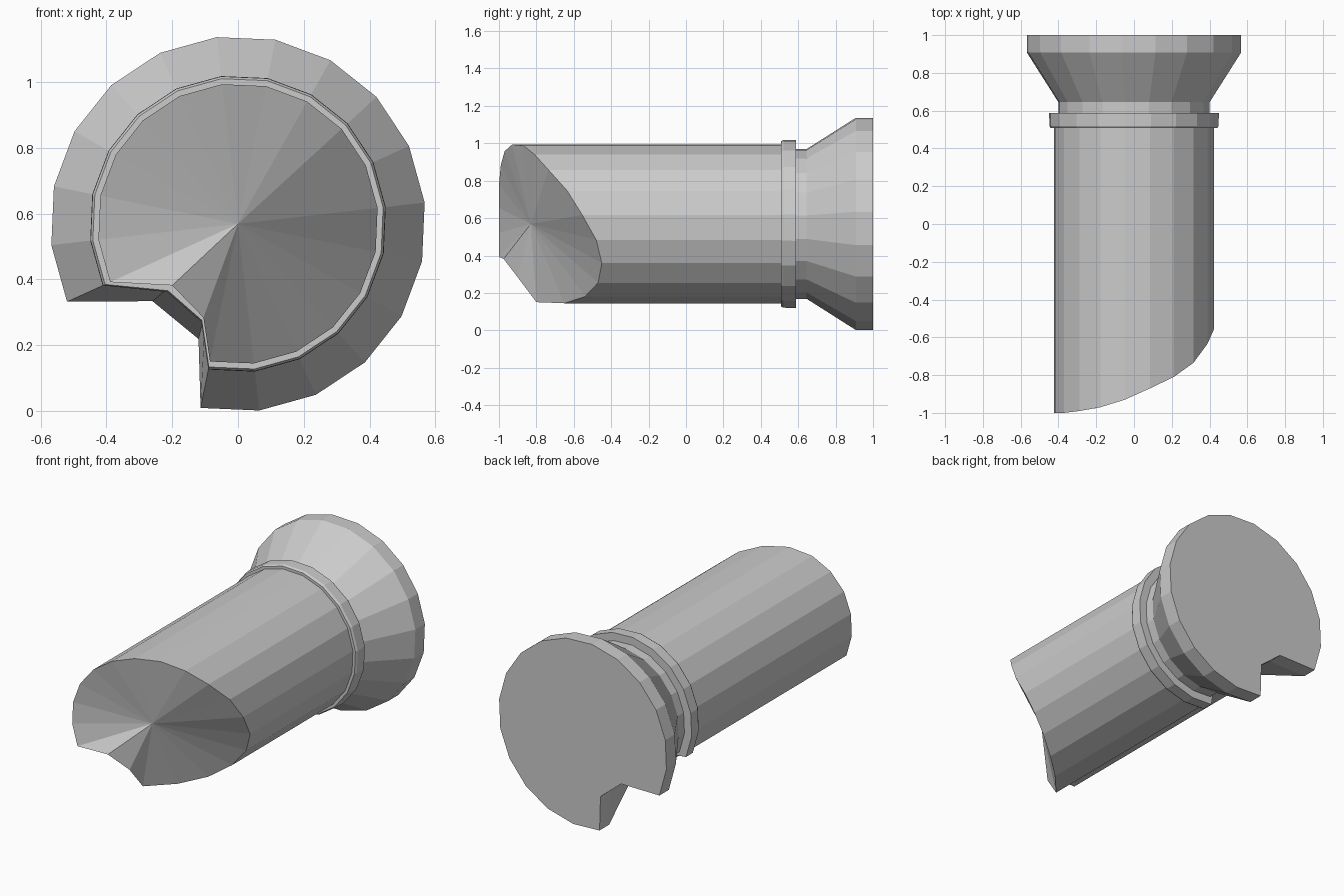
import bpy, bmesh
from math import cos, sin, radians

if "Cube" in bpy.data.objects:
    bpy.data.objects.remove(bpy.data.objects["Cube"])

ZC = 0.569          # height of the tube axis
SIDES = 20
START = 96.5        # angle of the first corner, degrees
# corners 7 and 8 are pulled inward and form the long groove
NOTCH = (7, 8)

# slanted, curved front rim: y of each corner
FRONT = [-0.93, -0.97, -0.99, -1.0, -1.0, -1.0, -1.0, -0.975, -0.90, -0.80,
         -0.65, -0.54, -0.47, -0.45, -0.48, -0.555, -0.635, -0.735, -0.81, -0.87]

# profile rings: y, radius, then the two groove corners relative to the axis
BODY = (0.427, (-0.200, -0.187), (-0.105, -0.285))
RINGS = [
    (0.507, *BODY),
    (0.507, 0.444, (-0.213, -0.203), (-0.110, -0.293)),   # collar front
    (0.520, 0.451, (-0.216, -0.207), (-0.112, -0.297)),
    (0.587, 0.452, (-0.216, -0.207), (-0.112, -0.297)),   # collar back
    (0.587, 0.403, (-0.190, -0.178), (-0.100, -0.268)),   # neck
    (0.645, 0.403, (-0.190, -0.178), (-0.100, -0.268)),
    (0.908, 0.571, (-0.260, -0.235), (-0.120, -0.350)),   # flared base
    (1.000, 0.571, (-0.260, -0.235), (-0.120, -0.350)),
]


def ring(bm, ys, radius, groove_a, groove_b):
    """One cross-section with the groove in its lower left side."""
    verts = []
    for i in range(SIDES):
        a = radians(START + i * 360 / SIDES)
        x, z = radius * cos(a), radius * sin(a)
        if i in NOTCH:
            x, z = (groove_a, groove_b)[NOTCH.index(i)]
        verts.append(bm.verts.new((x, ys[i], ZC + z)))
    return verts


bm = bmesh.new()
loops = [ring(bm, FRONT, *BODY)]
for y, *section in RINGS:
    loops.append(ring(bm, [y] * SIDES, *section))

# side walls
for lo, hi in zip(loops, loops[1:]):
    for i in range(SIDES):
        j = (i + 1) % SIDES
        bm.faces.new((lo[i], lo[j], hi[j], hi[i]))

# fan over the slanted front, flat cap on the back
tip = bm.verts.new((0, -0.83, ZC))
for i in range(SIDES):
    bm.faces.new((tip, loops[0][(i + 1) % SIDES], loops[0][i]))
bm.faces.new(loops[-1])

bmesh.ops.recalc_face_normals(bm, faces=bm.faces[:])
mesh = bpy.data.meshes.new("grooved_tube")
bm.to_mesh(mesh)
bm.free()
obj = bpy.data.objects.new("grooved_tube", mesh)
bpy.context.collection.objects.link(obj)
